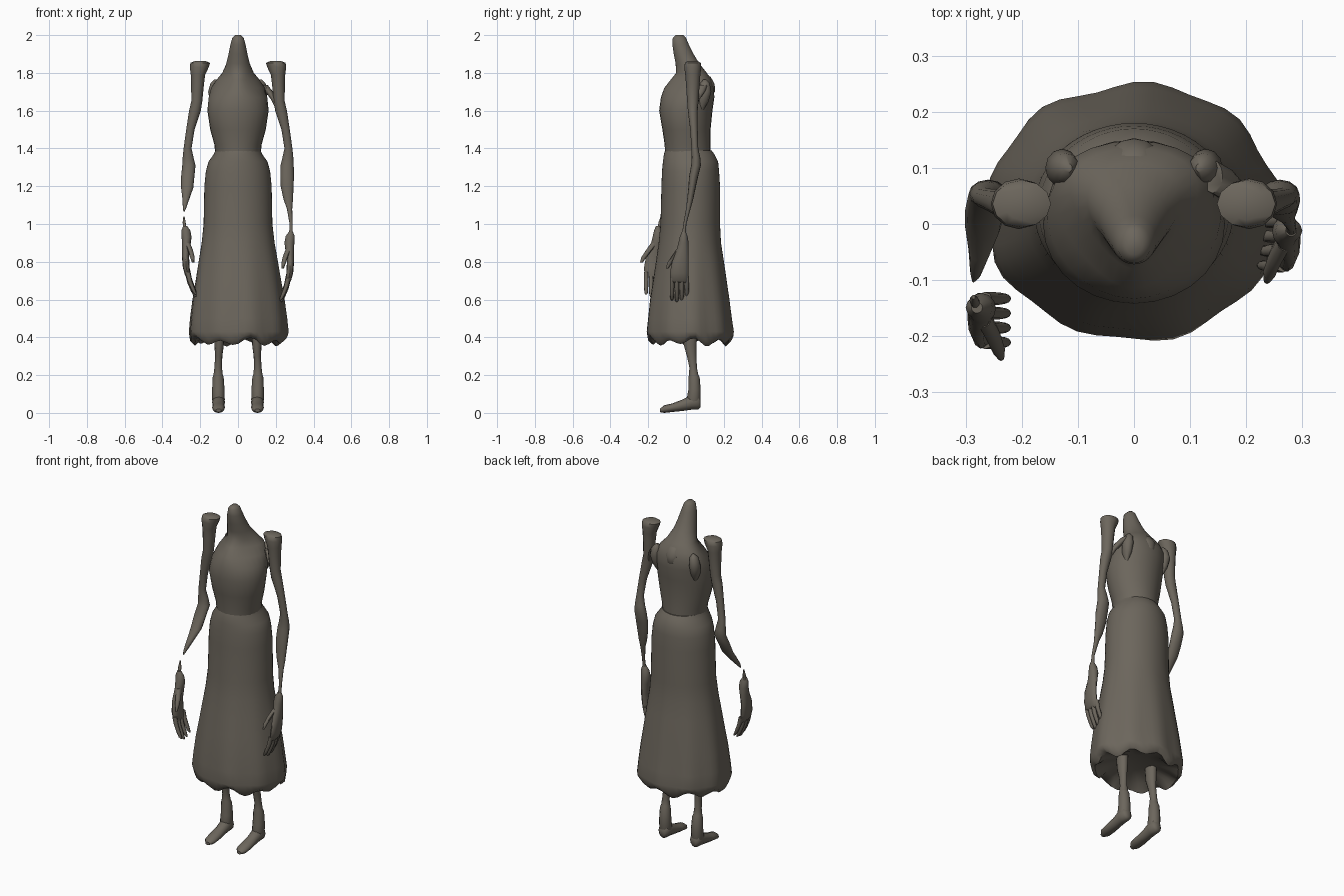
import bpy, bmesh, math

mat = bpy.data.materials.new("dark_taupe")
mat.diffuse_color = (0.15, 0.133, 0.108, 1)


def loft(name, rings, n=12, axis='z', shape=None):
    """Skin elliptical rings (x, y, z, r1, r2), capped at both ends."""
    bm = bmesh.new()
    rows = []
    for k, (x, y, z, r1, r2) in enumerate(rings):
        row = []
        for i in range(n):
            a = 2 * math.pi * i / n
            c, s = r1 * math.cos(a), r2 * math.sin(a)
            p = (x + c, y + s, z) if axis == 'z' else (x + c, y, z + s)
            if shape:
                p = shape(k, a, p)
            row.append(bm.verts.new(p))
        rows.append(row)
    for a, b in zip(rows, rows[1:]):
        for i in range(n):
            j = (i + 1) % n
            bm.faces.new((a[i], a[j], b[j], b[i]))
    bm.faces.new(rows[0])
    bm.faces.new(rows[-1][::-1])
    bmesh.ops.recalc_face_normals(bm, faces=bm.faces)
    me = bpy.data.meshes.new(name)
    bm.to_mesh(me)
    bm.free()
    for p in me.polygons:
        p.use_smooth = True
    me.set_sharp_from_angle(angle=math.radians(50))
    me.materials.append(mat)
    ob = bpy.data.objects.new(name, me)
    bpy.context.collection.objects.link(ob)
    return ob


def place(rings, side, dy=0, dz=0):
    return [(side * x, y + dy, z + dz, a, b) for x, y, z, a, b in rings]


def span(rows):
    """(z, half width, front y, back y) -> rings"""
    return [(0, (f + b) / 2, z, w, (b - f) / 2) for z, w, f, b in rows]


# Bodice and hooded head, wider toward the back at the shoulders
torso = [(2.0, .015, -.055, -.015), (1.985, .03, -.07, 0), (1.95, .04, -.072, .015),
         (1.9, .05, -.065, .04), (1.85, .062, -.055, .07), (1.8, .082, -.052, .11),
         (1.765, .105, -.08, .135), (1.72, .135, -.115, .148), (1.67, .155, -.133, .15),
         (1.6, .162, -.142, .14), (1.5, .147, -.125, .13), (1.42, .125, -.113, .13),
         (1.35, .118, -.11, .13)]
flare = {5: .2, 6: .45, 7: .35, 8: .1}
loft("bodice_and_hood", span(torso), 28,
     shape=lambda k, a, p: (p[0] * (1 + flare.get(k, 0) * math.sin(a)), p[1], p[2]))

# Small rounded lump behind the neck
loft("back_lump", [(0, .10, 1.79, .01, .01), (0, .11, 1.78, .03, .02), (0, .12, 1.74, .045, .032),
                   (0, .125, 1.70, .03, .028), (0, .12, 1.67, .008, .01)])

# Skirt with folds growing toward a scalloped, turned-under hem
skirt = [(1.39, .12, -.11, .135), (1.37, .128, -.117, .15), (1.33, .156, -.122, .17),
         (1.28, .17, -.127, .175), (1.2, .178, -.13, .18), (1.0, .182, -.135, .18),
         (.9, .193, -.145, .185), (.8, .21, -.16, .2), (.7, .226, -.175, .214),
         (.6, .243, -.19, .228), (.5, .256, -.2, .24), (.43, .262, -.207, .25),
         (.395, .258, -.203, .247), (.375, .235, -.18, .225), (.4, .19, -.135, .18),
         (.43, .1, -.06, .1)]


def folds(k, a, p):
    w = math.sin(9 * a + .6) + .5 * math.sin(5 * a + 2)
    g = max(0, min(1, (k - 5) / 6))
    f = 1 + .022 * g * w
    return (p[0] * f, p[1] * f, p[2] + (.016 * w if 12 <= k <= 13 else 0))


loft("skirt", span(skirt), 48, shape=folds)

# Upper arm with club-shaped top, shared by both sides
upper = [(.2, .035, 1.862, .03, .028), (.2, .036, 1.853, .052, .042), (.205, .036, 1.83, .05, .045),
         (.212, .036, 1.79, .038, .04), (.214, .036, 1.74, .034, .036), (.218, .036, 1.65, .029, .03),
         (.228, .036, 1.6, .031, .026), (.252, .042, 1.5, .022, .02), (.267, .047, 1.4, .021, .018),
         (.264, .053, 1.35, .029, .023), (.26, .053, 1.31, .035, .026)]
right_fore = [(.26, .04, 1.25, .036, .024), (.26, .033, 1.2, .034, .02), (.266, .022, 1.13, .025, .016),
              (.273, .012, 1.08, .014, .012), (.281, -.006, 1.0, .008, .008), (.28, -.012, .94, .01, .01)]
left_fore = [(.266, .025, 1.25, .035, .025), (.269, -.005, 1.19, .032, .024), (.275, -.045, 1.14, .02, .022),
             (.282, -.085, 1.09, .01, .014), (.286, -.1, 1.065, .003, .004)]
loft("right_arm", upper + right_fore)
loft("left_arm", place(upper + left_fore, -1))
loft("left_wrist", [(-.286, -.13, 1.04, .003, .004), (-.285, -.136, 1.01, .008, .009),
                    (-.28, -.148, .95, .009, .01)])
# Strap joining one arm to the shoulder
loft("shoulder_strap", [(.14, .085, 1.735, .018, .03), (.165, .07, 1.70, .02, .03),
                        (.19, .05, 1.66, .016, .022), (.21, .04, 1.61, .01, .012)])

palm = [(.28, -.012, .96, .01, .01), (.276, -.012, .935, .024, .02), (.272, -.013, .9, .026, .027),
        (.274, -.018, .86, .023, .032), (.278, -.03, .8, .019, .044), (.274, -.036, .74, .018, .049),
        (.266, -.036, .7, .015, .047), (.262, -.036, .688, .008, .04)]
thumb = [(.268, -.03, .87, .014, .018), (.252, -.06, .83, .014, .016), (.242, -.085, .795, .012, .014),
         (.237, -.1, .765, .006, .007)]
finger = [(.266, 0, .715, .013, .012), (.256, 0, .67, .012, .012), (.24, 0, .63, .011, .011),
          (.229, 0, .605, .009, .009), (.223, 0, .596, .004, .004)]

# Boot, shin and foot
leg = [(.1, .02, .46, .03, .04), (.1, .022, .36, .025, .034), (.102, .03, .3, .019, .025),
       (.105, .038, .24, .02, .02), (.105, .04, .205, .024, .024), (.105, .043, .19, .029, .029),
       (.104, .045, .12, .033, .033), (.104, .04, .07, .034, .037), (.104, .04, .04, .025, .03)]
foot = [(.103, .078, .05, .015, .018), (.103, .066, .056, .03, .038), (.103, .03, .057, .034, .04),
        (.103, -.02, .04, .031, .03), (.103, -.07, .028, .034, .023), (.103, -.115, .02, .031, .02),
        (.103, -.138, .013, .014, .009)]

for name, s, dy, dz in (("right", 1, 0, 0), ("left", -1, -.137, .03)):
    # Hand
    loft(name + "_palm", place(palm, s, dy, dz))
    loft(name + "_thumb", place(thumb, s, dy, dz), 8)
    for i in range(4):
        loft(f"{name}_finger_{i + 1}",
             place(finger, s, dy - .074 + .026 * i, dz + (0, -.012, -.008, .01)[i]), 8)
    # Rounded back shoulder
    loft(name + "_shoulder", place([(.118, .1, 1.765, .008, .008), (.122, .1, 1.745, .024, .026),
                                    (.128, .1, 1.7, .03, .034), (.125, .09, 1.65, .024, .03),
                                    (.12, .08, 1.6, .006, .01)], s))
    # Leg and foot
    loft(name + "_leg", place(leg, s))
    loft(name + "_foot", place(foot, s), axis='y')
